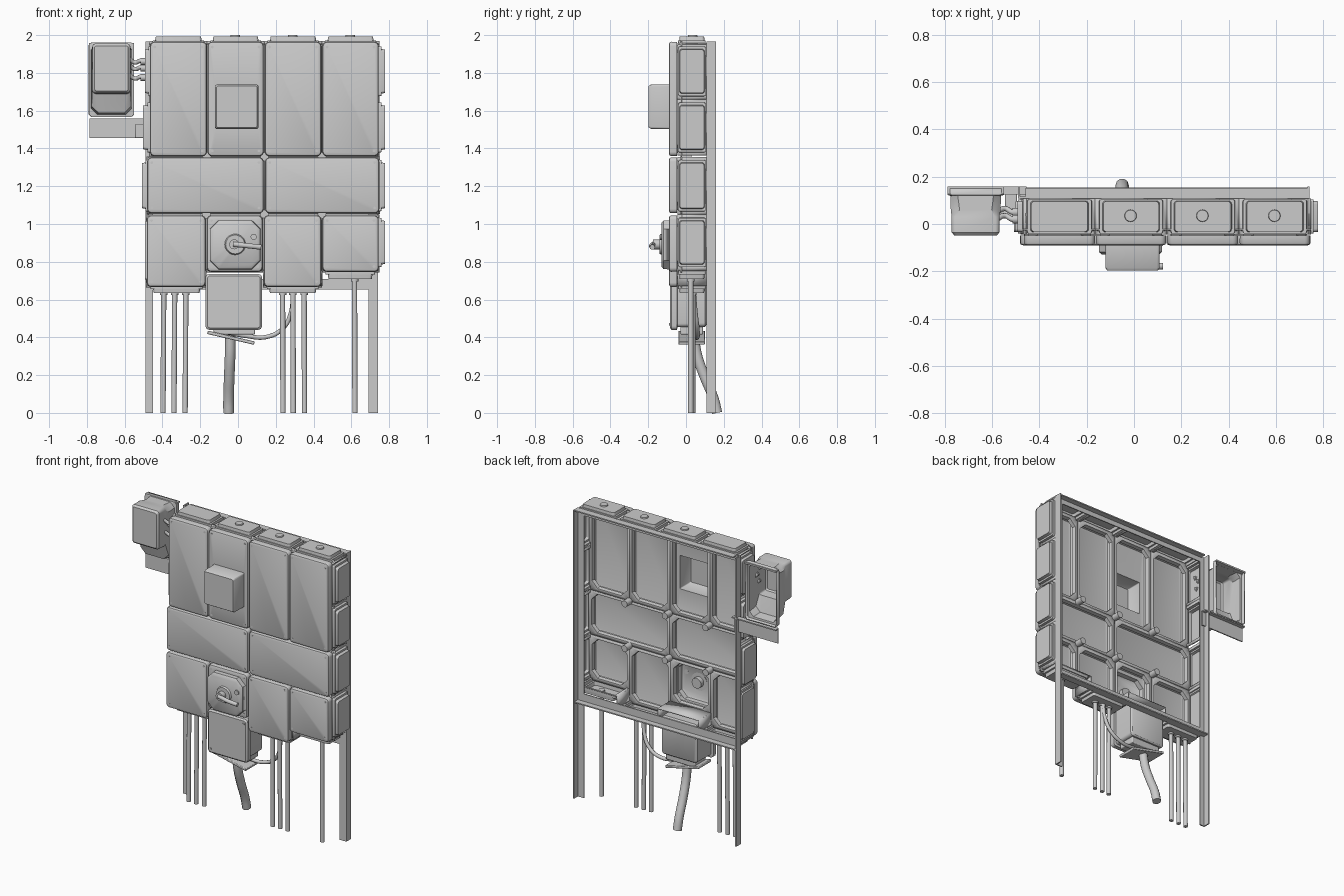
import bpy, bmesh, math
from mathutils import Vector

if "Cube" in bpy.data.objects:
    bpy.data.objects.remove(bpy.data.objects["Cube"])

SEG = 4
MAPS = {'front': lambda u, v, d: (u, d, v),   # u = x, v = z, depth along y
        'side': lambda u, v, d: (d, u, v),    # u = y, v = z, depth along x
        'top': lambda u, v, d: (u, v, d)}     # u = x, v = y, depth along z


def finish(ob, angle=35):
    bpy.ops.object.select_all(action='DESELECT')
    ob.select_set(True)
    bpy.context.view_layer.objects.active = ob
    bpy.ops.object.shade_smooth_by_angle(angle=math.radians(angle))
    return ob


def from_bmesh(name, bm):
    me = bpy.data.meshes.new(name)
    bm.to_mesh(me)
    bm.free()
    ob = bpy.data.objects.new(name, me)
    bpy.context.collection.objects.link(ob)
    return ob


def ring(u0, u1, v0, v1, r):
    """Rectangle outline with round corners, or chamfered ones when r < 0."""
    a = abs(r)
    pts = []
    for k, (cu, cv) in enumerate([(u1 - a, v1 - a), (u0 + a, v1 - a), (u0 + a, v0 + a), (u1 - a, v0 + a)]):
        for i in range(SEG + 1):
            t = i / SEG
            ang = (k + t) * math.pi / 2
            p = Vector((math.cos(ang), math.sin(ang)))
            if r < 0:
                s, e = k * math.pi / 2, (k + 1) * math.pi / 2
                p = Vector((math.cos(s), math.sin(s))).lerp(Vector((math.cos(e), math.sin(e))), t)
            pts.append((cu + a * p.x, cv + a * p.y))
    return pts


def loft(name, axis, loops, thick=0.006, cap_start=False):
    """Sheet through a stack of rectangles (u0, u1, v0, v1, corner, depth), capped at the end."""
    bm = bmesh.new()
    rows = [[bm.verts.new(MAPS[axis](u, v, l[5])) for u, v in ring(*l[:5])] for l in loops]
    n = len(rows[0])
    for a, b in zip(rows, rows[1:]):
        for i in range(n):
            j = (i + 1) % n
            bm.faces.new((a[i], a[j], b[j], b[i]))
    bm.faces.new(rows[-1])
    if cap_start:
        bm.faces.new(rows[0])
    bmesh.ops.remove_doubles(bm, verts=bm.verts, dist=1e-5)
    bmesh.ops.recalc_face_normals(bm, faces=bm.faces)
    ob = from_bmesh(name, bm)
    if thick and not cap_start:
        m = ob.modifiers.new("thickness", 'SOLIDIFY')
        m.thickness = thick
        m.offset = 0
    return finish(ob)


def box(name, x0, x1, y0, y1, z0, z1, bevel=0.0, rot_y=0.0):
    bm = bmesh.new()
    bmesh.ops.create_cube(bm, size=1)
    bmesh.ops.scale(bm, vec=(x1 - x0, y1 - y0, z1 - z0), verts=bm.verts)
    ob = from_bmesh(name, bm)
    ob.location = ((x0 + x1) / 2, (y0 + y1) / 2, (z0 + z1) / 2)
    ob.rotation_euler.y = rot_y
    if bevel:
        m = ob.modifiers.new("bevel", 'BEVEL')
        m.width, m.segments = bevel, 2
    return finish(ob)


def disc(name, c, r, h, axis='y', r2=None):
    bm = bmesh.new()
    bmesh.ops.create_cone(bm, cap_ends=True, segments=20, radius1=r, radius2=r if r2 is None else r2, depth=h)
    ob = from_bmesh(name, bm)
    ob.location = c
    ob.rotation_euler = {'y': (math.pi / 2, 0, 0), 'x': (0, math.pi / 2, 0), 'z': (0, 0, 0)}[axis]
    return finish(ob)


def tube(name, pts, r):
    cu = bpy.data.curves.new(name, 'CURVE')
    cu.dimensions = '3D'
    cu.bevel_depth, cu.bevel_resolution, cu.use_fill_caps = r, 3, True
    sp = cu.splines.new('BEZIER')
    sp.bezier_points.add(len(pts) - 1)
    for b, p in zip(sp.bezier_points, pts):
        b.co = p
        b.handle_left_type = b.handle_right_type = 'AUTO'
    ob = bpy.data.objects.new(name, cu)
    bpy.context.collection.objects.link(ob)
    return ob


def lid(name, x0, x1, z0, z1, extra=()):
    """Shallow tray lid with the ridge behind it, plus corner screws."""
    def l(i, r, y):
        return (x0 + i, x1 - i, z0 + i, z1 - i, r, y)
    loft(name, 'front', [l(-.007, -.002, -.025), l(.012, -.045, -.028), l(.016, -.04, -.05), l(.0, .02, -.05),
                         l(0, .02, -.078), l(.003, .018, -.084), l(.01, .014, -.087), *extra])
    for x, z in ((x0 + .022, z1 - .025), (x1 - .022, z0 + .025), (x1 - .022, z1 - .025), (x0 + .022, z0 + .025)):
        disc(name + "_screw", (x, -.088, z), .007, .006)


def wall(name, axis, u0, u1, d0, d1=None):
    """Enclosure side wall; with d1 it has a raised hollow cable flange."""
    y0, y1 = -.045, .108

    def l(iu, iy, r, d):
        if axis == 'top':
            return (u0 + iu, u1 - iu, y0 + iy, y1 - iy, r, d)
        return (y0 + iy, y1 - iy, u0 + iu, u1 - iu, r, d)
    loops = [l(0, 0, 0, d0)]
    if d1 is not None:
        k = d0 + (d1 - d0) * .45
        loops += [l(.018, .006, .008, d0), l(.02, .006, .008, k), l(.032, .012, .012, k), l(.036, .014, .012, d1)]
    loft(name, axis, loops)


# lids: top row, middle row, lower row
cols = [(-.463, -.168), (-.158, .133), (.145, .438), (.45, .742)]
hood = [(-.12, .107, 1.505, 1.737, .008, -.087), (-.118, .105, 1.507, 1.735, .008, -.185),
        (-.112, .099, 1.513, 1.729, .008, -.195)]
for i, (a, b) in enumerate(cols):
    lid("tall_lid", a, b, 1.362, 1.962, hood if i == 1 else ())
lid("wide_lid", -.478, .133, 1.06, 1.35)
lid("wide_lid", .147, .745, 1.06, 1.35)
lid("lower_lid", -.48, -.175, .67, 1.043)
lid("switch_lid", -.162, .127, .75, 1.043,
    [(-.147, .117, .762, 1.018, -.045, -.088), (-.145, .115, .764, 1.016, -.045, -.118),
     (-.135, .105, .774, 1.006, -.042, -.126)])
lid("lower_lid", .14, .438, .67, 1.043)
lid("lower_lid", .45, .742, .75, 1.043)

# outer walls with cable flanges
for i, (a, b) in enumerate(cols):
    wall("top_wall", 'top', a - .006, b + .006, 1.953, 1.99)
    if i:
        disc("top_knockout", ((a + b) / 2 - .002, .035, 1.993), .027, .014, 'z', .024)
wall("bottom_wall", 'top', -.48, -.17, .675, .638)
wall("bottom_wall", 'top', .135, .445, .675, .638)
wall("bottom_wall", 'top', .445, .742, .755, .71)
wall("bottom_wall", 'top', -.17, .135, .755)
for x in (-.17, .135, .445):
    wall("step_wall", 'side', .672, .757, x)
for z0, z1 in ((.755, 1.05), (1.05, 1.356), (1.362, 1.66), (1.66, 1.957)):
    wall("right_wall", 'side', z0, z1, .74, .777)
for z0, z1, x, d in ((.672, 1.05, -.475, -.49), (1.05, 1.356, -.475, -.505),
                     (1.362, 1.66, -.458, -.5), (1.66, 1.957, -.458, -.49)):
    wall("left_wall", 'side', z0, z1, x, d)

# posts where the enclosures meet
for x, z in ((-.165, 1.356), (.14, 1.356), (.444, 1.356), (.14, 1.052), (-.168, 1.052), (.444, 1.052)):
    disc("junction_post", (x, 0, z), .022, .06)

# hanging lower enclosure, closed at the back
lx0, lx1, lz0, lz1 = -.172, .127, .44, .735
loft("hanging_box", 'front', [(lx0 + i, lx1 - i, lz0 + i, lz1 - i, r, y) for i, r, y in
     ((.025, .02, .108), (.016, .02, .1), (.014, .02, -.045), (0, .02, -.048), (0, .02, -.076), (.01, .015, -.085))],
     cap_start=True)
for x, z in ((lx0 + .025, lz0 + .03), (lx1 - .025, lz1 - .03)):
    disc("hanging_box_screw", (x, -.086, z), .007, .006)
box("gland_collar", -.13, .09, -.03, .09, .415, .46, .006)
box("gland_plate", -.165, .09, -.04, .1, .389, .407, .004, math.radians(13))

# rotary switch with lever
disc("switch_dial", (-.015, -.13, .892), .06, .02, 'y', .05)
disc("switch_hub", (-.02, -.15, .892), .026, .05, 'y')
tube("switch_lever", [(-.025, -.172, .893), (.05, -.182, .885), (.122, -.178, .877)], .014)
disc("switch_lock", (.083, -.13, .932), .016, .014)
disc("switch_boss", (-.015, -.105, .892), .035, .03)

# angle-iron frame: two legs, top and bottom rails
for x0, x1, xo in ((-.49, -.45, -.49), (.69, .742, .734)):
    box("leg_face", x0, x1, .108, .116, 0, 1.965)
    box("leg_side", xo, xo + .008, .108, .158, 0, 1.965)
box("top_rail_face", -.46, .742, .108, .115, 1.925, 1.965)
box("top_rail_shelf", -.46, .742, .108, .152, 1.957, 1.965)
box("bottom_rail_face", -.48, .742, .108, .116, .652, .71)
box("bottom_rail_shelf", -.48, .742, .108, .155, .652, .66)

# cable pipes to the ground
for x, top in ((-.393, .65), (-.335, .65), (-.276, .65), (.236, .65), (.291, .65), (.35, .65), (.617, .72)):
    y = .035 if x < .6 else .025
    tube("cable_pipe", [(x - (.004 if x < 0 else -.002), y, 0), (x, y, top)], .0145)
    disc("pipe_gland", (x, y, top - .01), .02, .03, 'z')
tube("main_conduit", [(-.05, .165, 0), (-.05, .148, .07), (-.046, .095, .2), (-.042, .06, .3), (-.04, .04, .41)], .028)
tube("loop_cable", [(-.05, .03, .425), (.04, .045, .408), (.15, .06, .402), (.235, .06, .445),
                    (.28, .05, .53), (.291, .04, .65)], .012)

# side unit, hollow at the back
loft("side_unit", 'front', [(-.787, -.553, 1.57, 1.957, -.012, .15), (-.787, -.553, 1.57, 1.957, -.012, .125),
     (-.775, -.565, 1.582, 1.952, -.03, .122), (-.772, -.568, 1.59, 1.952, -.035, .06),
     (-.768, -.573, 1.692, 1.952, .015, .03), (-.768, -.573, 1.696, 1.952, .015, -.035),
     (-.758, -.583, 1.706, 1.942, .01, -.046)], .007)
box("side_unit_lip", -.79, -.55, .128, .158, 1.947, 1.958)
box("bracket_face", -.787, -.455, .125, .133, 1.455, 1.558)
box("bracket_shelf", -.787, -.455, .125, .158, 1.55, 1.558)
box("bracket_clip", -.545, -.495, .06, .128, 1.455, 1.53, .006)
for z, y in ((1.775, .03), (1.825, .05), (1.86, .02)):
    tube("side_cable", [(-.58, y, z + .02), (-.545, y + .015, z - .005), (-.515, y, z + .005), (-.48, y, z)], .011)
    disc("side_cable_gland", (-.5, y, z), .018, .03, 'x')
